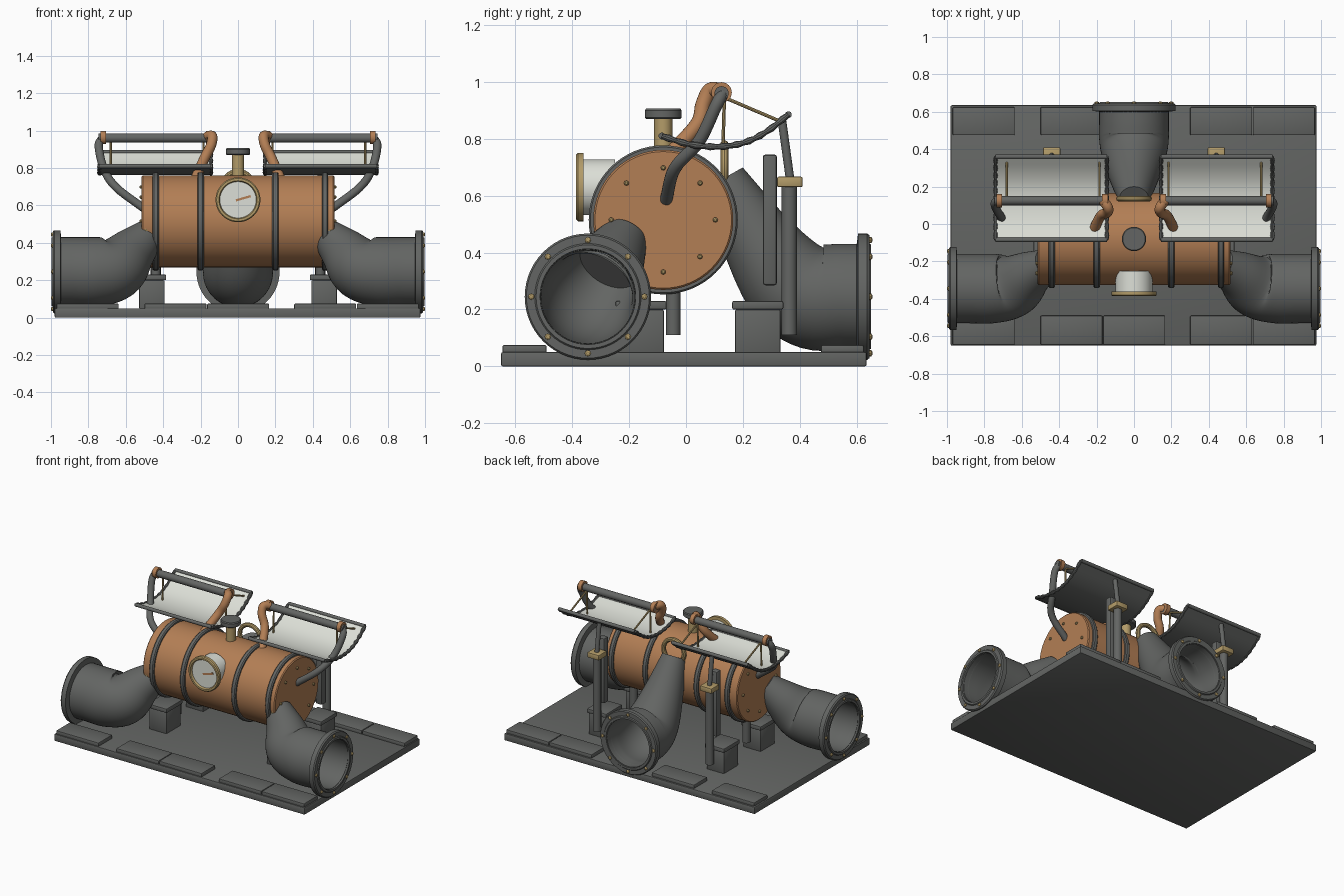
import bpy, bmesh, math
from mathutils import Vector as V

if "Cube" in bpy.data.objects:
    bpy.data.objects.remove(bpy.data.objects["Cube"])


def material(name, rgb):
    m = bpy.data.materials.new(name)
    m.use_nodes = True
    m.diffuse_color = (*rgb, 1)
    m.node_tree.nodes["Principled BSDF"].inputs["Base Color"].default_value = (*rgb, 1)
    return m


IRON = material("iron grey", (0.125, 0.13, 0.125))
COPPER = material("copper", (0.45, 0.21, 0.09))
BRASS = material("brass", (0.45, 0.33, 0.14))
WHITE = material("mirror white", (0.72, 0.74, 0.68))


def finish(name, bm, *mats):
    bmesh.ops.recalc_face_normals(bm, faces=bm.faces)
    me = bpy.data.meshes.new(name)
    bm.to_mesh(me)
    bm.free()
    for m in mats:
        me.materials.append(m)
    me.shade_smooth()
    me.set_sharp_from_angle(angle=math.radians(35))
    ob = bpy.data.objects.new(name, me)
    bpy.context.collection.objects.link(ob)
    return ob


def skin(name, rings, mat, n, closed=False):
    """Join circles given as (centre, axis, radius) into one surface."""
    bm, loops, u = bmesh.new(), [], None
    for c, t, r in rings:
        u = t.orthogonal() if u is None else u - t * u.dot(t)
        u.normalize()
        w = t.cross(u)
        angles = [2 * math.pi * i / n for i in range(n)]
        loops.append([bm.verts.new(c + (u * math.cos(a) + w * math.sin(a)) * r) for a in angles])
    pairs = list(zip(loops, loops[1:]))
    if closed:
        pairs.append((loops[-1], loops[0]))
    else:
        bm.faces.new(loops[0])
        bm.faces.new(loops[-1])
    for a, b in pairs:
        for i in range(n):
            j = (i + 1) % n
            bm.faces.new((a[i], a[j], b[j], b[i]))
    return finish(name, bm, mat)


def lathe(name, origin, axis, profile, mat, n=48, closed=False):
    o, t = V(origin), V(axis).normalized()
    return skin(name, [(o + t * a, t, r) for a, r in profile], mat, n, closed)


def rod(name, a, b, r, mat, n=16):
    d = V(b) - V(a)
    return lathe(name, a, d, [(0, r), (d.length, r)], mat, n)


def ring(name, centre, axis, major, minor, mat):
    turns = [2 * math.pi * i / 10 for i in range(10)]
    prof = [(minor * math.sin(a), major + minor * math.cos(a)) for a in turns]
    return lathe(name, centre, axis, prof, mat, 40, True)


def smooth_path(points, steps=6):
    """Catmull-Rom curve through points of any dimension."""
    p = [V(q) for q in points]
    p = [p[0] * 2 - p[1]] + p + [p[-1] * 2 - p[-2]]
    out = []
    for a, b, c, d in zip(p, p[1:], p[2:], p[3:]):
        for i in range(steps):
            t = i / steps
            out.append((b * 2 + (c - a) * t + (a * 2 - b * 5 + c * 4 - d) * t**2
                        + (b * 3 - a - c * 3 + d) * t**3) / 2)
    return out + [p[-2]]


def tube(name, path, mat, n=20, bore=0):
    """Sweep (x, y, z, radius) points; a bore hollows it from the first point."""
    rings = []
    for i, q in enumerate(path):
        d = path[min(i + 1, len(path) - 1)] - path[max(i - 1, 0)]
        rings.append((q.xyz, d.xyz.normalized(), q.w))
    if bore:
        inner = [(c, t, r * bore) for c, t, r in rings[:-6]]
        rings = rings[::-1] + inner
    return skin(name, rings, mat, n)


def box(name, lo, hi, mat, bevel=0.006):
    lo, hi = V(lo), V(hi)
    bm = bmesh.new()
    bmesh.ops.create_cube(bm, size=1)
    for v in bm.verts:
        v.co = (lo + hi) / 2 + v.co * (hi - lo)
    if bevel:
        bmesh.ops.bevel(bm, geom=bm.edges[:], offset=bevel, segments=2, profile=0.5, affect='EDGES')
    return finish(name, bm, mat)


def bolts(name, centre, axis, radius, size, height, mat):
    t = V(axis)
    u = V((0, 0, 1))
    w = t.cross(u)
    for i in range(8):
        a = i * math.pi / 4
        p = V(centre) + (u * math.cos(a) + w * math.sin(a)) * radius
        lathe(f"{name}_{i + 1}", p, t, [(-0.005, size), (height * .6, size), (height, size * .5)], mat, 8)


def mouth(name, face, axis):
    lathe(name + "_flange", face, axis, [(0.006, .168), (0.006, .182), (0, .187), (0, .216), (-.008, .222),
          (-.04, .222), (-.045, .185), (-.045, .164)], IRON, 56, True)
    bolts(name + "_bolt", face, axis, .199, .011, .01, BRASS)


# Base plate with raised slabs on both long edges
box("base_plate", (-.98, -.65, 0), (.975, .635, .05), IRON)
for x in (-.97, -.5, -.165, .3, .635):
    box("front_slab", (x, -.645, .045), (x + .332, -.49, .075), IRON)
    if x != -.165:
        box("back_slab", (x, .475, .045), (x + .332, .625, .075), IRON)

# Tank with hoops
TY, TZ = -.08, .515
lathe("tank", (-.515, TY, TZ), (1, 0, 0), [(0, .24), (.006, .246), (1.024, .246), (1.03, .24)], COPPER, 64)
for x in (-.44, -.2, .2, .465):
    lathe("tank_hoop", (x, TY, TZ), (1, 0, 0),
          [(-.017, .24), (-.017, .256), (-.01, .262), (.01, .262), (.017, .256), (.017, .24)], IRON, 64, True)

# Dial on the front
lathe("dial_body", (0, -.25, .63), (0, -1, 0), [(0, .098), (.122, .098)], WHITE)
lathe("dial_rim", (0, -.36, .63), (0, -1, 0),
      [(0, .097), (0, .12), (.02, .12), (.026, .114), (.026, .102), (.018, .097)], BRASS, 48, True)
needle = box("dial_needle", (-.012, -.003, -.006), (.07, .003, .006), COPPER, 0)
needle.location = (0, -.374, .63)
needle.rotation_euler.y = -.28

# Filler valve on top
rod("valve_stem", (0, TY, .74), (0, TY, .875), .032, BRASS, 32)
lathe("valve_cap", (0, TY, .87), (0, 0, 1), [(0, .06), (.005, .065), (.03, .065), (.036, .06)], IRON)

# Back pipe
back = [(0, .645, .245, .186), (0, .55, .245, .186), (0, .45, .245, .186),
        (0, .36, .3, .17), (0, .25, .45, .13), (0, .13, .66, .08)]
tube("back_pipe", smooth_path(back), IRON, 48, .885)
mouth("back_pipe", (0, .645, .245), (0, 1, 0))
ring("back_pipe_ring", (0, .135, .7), (0, 1, 0), .08, .015, BRASS)

# Trough cross-section, front lip to back lip
trough_line = smooth_path([(-.085, .815), (.01, .786), (.11, .777), (.2, .79), (.28, .828), (.36, .89)], 4)


def trough(side, s):
    x0, x1 = .145 * s, .74 * s
    bm = bmesh.new()
    strips = [[bm.verts.new((x, p.x, p.y + dz)) for p in trough_line]
              for x, dz in ((x0, 0), (x1, 0), (x1, -.014), (x0, -.014))]
    for k in range(4):
        a, b = strips[k], strips[(k + 1) % 4]
        for i in range(len(a) - 1):
            f = bm.faces.new((a[i], a[i + 1], b[i + 1], b[i]))
            f.material_index = 1 if k == 0 else 0
    for i in (0, -1):
        bm.faces.new([st[i] for st in strips])
    finish(side + "_trough", bm, IRON, WHITE)
    # Ribbed side rims and plain front and back rims
    for x in (x0, x1):
        rim = [V((x, p.x, p.y - .005, .013 if i % 2 else .009)) for i, p in enumerate(trough_line)]
        tube(side + "_trough_side_rim", rim, IRON, 10)
    for p in (trough_line[0], trough_line[-1]):
        rod(side + "_trough_long_rim", (x0, p.x, p.y - .005), (x1, p.x, p.y - .005), .012, IRON, 12)


for side, s in (("left", 1), ("right", -1)):
    # Tank end bolts
    bolts(side + "_tank_bolt", (.515 * s, TY, TZ), (s, 0, 0), .183, .009, .012, BRASS)

    # Side elbow
    elbow = [(.985, -.345, .245, .186), (.88, -.345, .245, .186), (.76, -.345, .245, .186),
             (.65, -.33, .268, .17), (.56, -.27, .36, .127), (.465, -.215, .455, .083)]
    tube(side + "_elbow", smooth_path([(x * s, y, z, r) for x, y, z, r in elbow]), IRON, 48, .885)
    mouth(side + "_elbow", (.99 * s, -.345, .245), (s, 0, 0))
    ring(side + "_elbow_ring", (.493 * s, -.22, .455), (1, 0, 0), .09, .015, BRASS)

    # Trough with its heated tube, collars and struts
    trough(side, s)
    rod(side + "_heat_tube", (.14 * s, .125, .96), (.745 * s, .125, .96), .025, IRON, 24)
    for x, xs in ((.155, .185), (.72, .68)):
        rod(side + "_collar", ((x - .015) * s, .125, .963), ((x + .015) * s, .125, .963), .036, COPPER, 24)
        for y, z in ((.33, .862), (.13, .777)):
            rod(side + "_strut", (xs * s, .135, .945), (xs * s, y, z), .006, BRASS, 8)

    # Feed pipes from the heated tube to the tank
    feed = [(.165, .125, .968), (.138, .085, .97), (.145, .06, .92), (.18, .04, .85), (.228, -.06, .74)]
    tube(side + "_feed_pipe", smooth_path([(x * s, y, z, .027) for x, y, z in feed]), COPPER)
    outlet = [(.725, .13, .96), (.745, .105, .915), (.715, .045, .79), (.65, -.04, .695), (.505, -.07, .585)]
    tube(side + "_return_pipe", smooth_path([(x * s, y, z, .022) for x, y, z in outlet]), IRON)

    # Pedestals with legs for tank and trough
    cx = .46 * s
    for part, y in (("front", -.158), ("back", .252)):
        box(f"{side}_{part}_pedestal", (cx - .068, y - .08, .045), (cx + .068, y + .08, .2), IRON)
        box(f"{side}_{part}_pedestal_cap", (cx - .076, y - .09, .2), (cx + .076, y + .09, .23), IRON)
    px = .44 * s
    rod(side + "_tank_leg", (px, -.045, .11), (px, -.045, .32), .026, IRON)
    rod(side + "_trough_post", (px, .363, .11), (px, .363, .65), .027, IRON)
    rod(side + "_trough_arm", (px, .367, .65), (px, .338, .86), .015, IRON)
    box(side + "_brace_bar", (px - .025, .27, .285), (px + .025, .32, .745), IRON, .01)
    box(side + "_post_clamp", (px - .046, .32, .63), (px + .046, .41, .667), BRASS)
